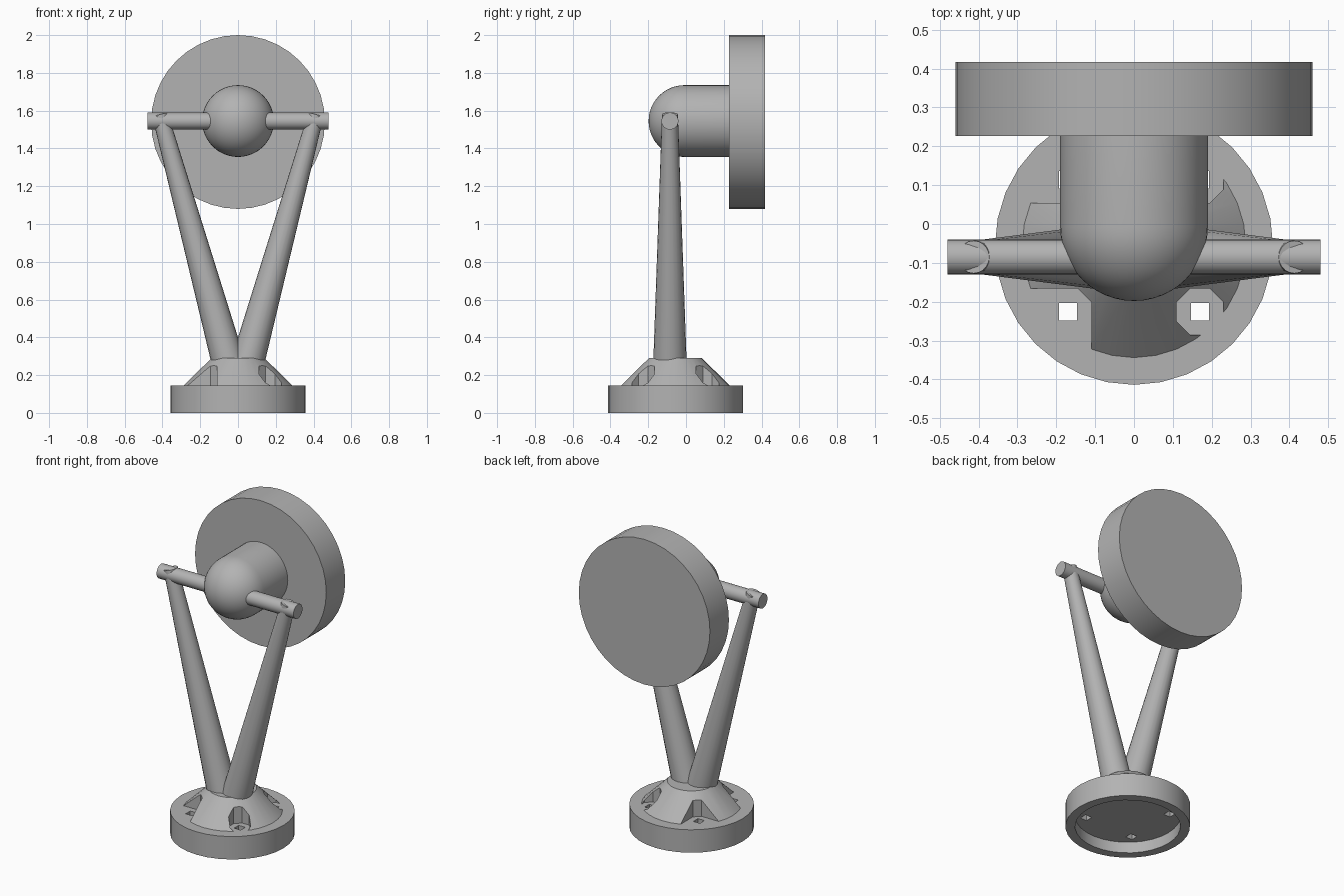
import bpy, bmesh, math
from mathutils import Vector, Matrix

if "Cube" in bpy.data.objects:
    bpy.data.objects.remove(bpy.data.objects["Cube"])

grey = bpy.data.materials.new("plain grey")
grey.use_nodes = True
grey.diffuse_color = (0.45, 0.45, 0.45, 1)
grey.node_tree.nodes["Principled BSDF"].inputs["Base Color"].default_value = grey.diffuse_color


def finish(name, bm, smooth=True):
    """Turn a bmesh into a grey object."""
    bmesh.ops.remove_doubles(bm, verts=bm.verts, dist=1e-5)
    bmesh.ops.recalc_face_normals(bm, faces=bm.faces)
    mesh = bpy.data.meshes.new(name)
    bm.to_mesh(mesh)
    bm.free()
    mesh.materials.append(grey)
    ob = bpy.data.objects.new(name, mesh)
    bpy.context.collection.objects.link(ob)
    if smooth:
        shade(ob)
    return ob


def shade(ob):
    bpy.ops.object.select_all(action="DESELECT")
    ob.select_set(True)
    bpy.context.view_layer.objects.active = ob
    bpy.ops.object.shade_smooth_by_angle(angle=math.radians(32))


def lathe(name, profile, sides, origin, along_y=False):
    """Spin (radius, height) points about z, or about y when along_y is set."""
    bm = bmesh.new()
    verts = [bm.verts.new((r, 0, h)) for r, h in profile]
    edges = [bm.edges.new(pair) for pair in zip(verts, verts[1:])]
    bmesh.ops.spin(bm, geom=verts + edges, axis=(0, 0, 1), cent=(0, 0, 0),
                   angle=math.tau, steps=sides, use_duplicate=False)
    turn = Matrix.Rotation(-math.pi / 2, 4, "X") if along_y else Matrix()
    bm.transform(Matrix.Translation(origin) @ turn)
    return finish(name, bm)


def rod(name, start, end, r1, r2, sides):
    """Tapered round bar between two points."""
    start, end = Vector(start), Vector(end)
    axis = end - start
    bm = bmesh.new()
    bmesh.ops.create_cone(bm, cap_ends=True, segments=sides, radius1=r1, radius2=r2,
                          depth=axis.length)
    bm.transform(Matrix.Translation((start + end) / 2)
                 @ axis.to_track_quat("Z", "Y").to_matrix().to_4x4())
    return finish(name, bm)


def prism(bm, outline, low, high):
    face = bm.faces.new([bm.verts.new((x, y, low)) for x, y in outline])
    top = bmesh.ops.extrude_face_region(bm, geom=[face])["geom"]
    bmesh.ops.translate(bm, vec=(0, 0, high - low),
                        verts=[v for v in top if isinstance(v, bmesh.types.BMVert)])


def cut(target, name, bm):
    """Subtract a bmesh from an object and apply the result."""
    cutter = finish(name, bm, smooth=False)
    cutter.hide_render = True
    mod = target.modifiers.new("cut", "BOOLEAN")
    mod.operation, mod.solver, mod.object = "DIFFERENCE", "EXACT", cutter
    bpy.context.view_layer.objects.active = target
    bpy.ops.object.modifier_apply(modifier=mod.name)
    bpy.data.objects.remove(cutter)
    shade(target)


BASE_Y, ARM_Y, AXLE_Z = -0.056, -0.085, 1.545
HOLE = 0.17
corners = [(sx, sy) for sx in (-1, 1) for sy in (-1, 1)]

# Round foot, hollow underneath
base = lathe("base_plate", [(0, 0.145), (0.358, 0.145), (0.358, 0), (0.303, 0),
                            (0.303, 0.07), (0, 0.07)], 32, (0, BASE_Y, 0))

# Conical collar on the foot
collar = lathe("base_collar", [(0, 0.14), (0.293, 0.14), (0.14, 0.29), (0, 0.29)],
               32, (0, BASE_Y, 0))

# Four screw holes, and the pockets that clear them
holes, pockets = bmesh.new(), bmesh.new()
octagon = [(0.065 * math.cos(math.radians(a)), 0.065 * math.sin(math.radians(a)))
           for a in [22.5 + 45 * i for i in range(8)]]
notch = [(-0.06, -0.025), (-0.025, -0.06), (0.2, -0.06), (0.2, 0.2), (-0.06, 0.2)]
square = [(-0.023, -0.023), (0.023, -0.023), (0.023, 0.023), (-0.023, 0.023)]
for sx, sy in corners:
    def place(shape):
        return [(sx * (HOLE + u), BASE_Y + sy * (HOLE + v)) for u, v in shape]
    prism(holes, place(square), 0.03, 0.2)
    prism(pockets, place(octagon if sx > 0 else notch), 0.1, 0.35)
cut(base, "hole_cutter", holes)
cut(collar, "pocket_cutter", pockets)

# Two tapered arms spreading from the collar to the axle
for side, label in ((1, "left"), (-1, "right")):
    rod(label + "_arm", (side * 0.038, ARM_Y, 0.22), (side * 0.413, ARM_Y, 1.58),
        0.09, 0.042, 20)

# Axle through the head
rod("axle", (-0.48, ARM_Y, AXLE_Z), (0.48, ARM_Y, AXLE_Z), 0.045, 0.045, 24)

# Domed head
dome = [(0.19 * math.sin(a), -0.19 * math.cos(a))
        for a in [math.pi / 2 * i / 12 for i in range(13)]]
lathe("head", dome + [(0.19, 0.24), (0, 0.24)], 48, (0, -0.008, AXLE_Z), True)

# Large disc behind the head
lathe("disc", [(0, 0), (0.46, 0), (0.46, 0.19), (0, 0.19)], 40, (0, 0.227, 1.54), True)
